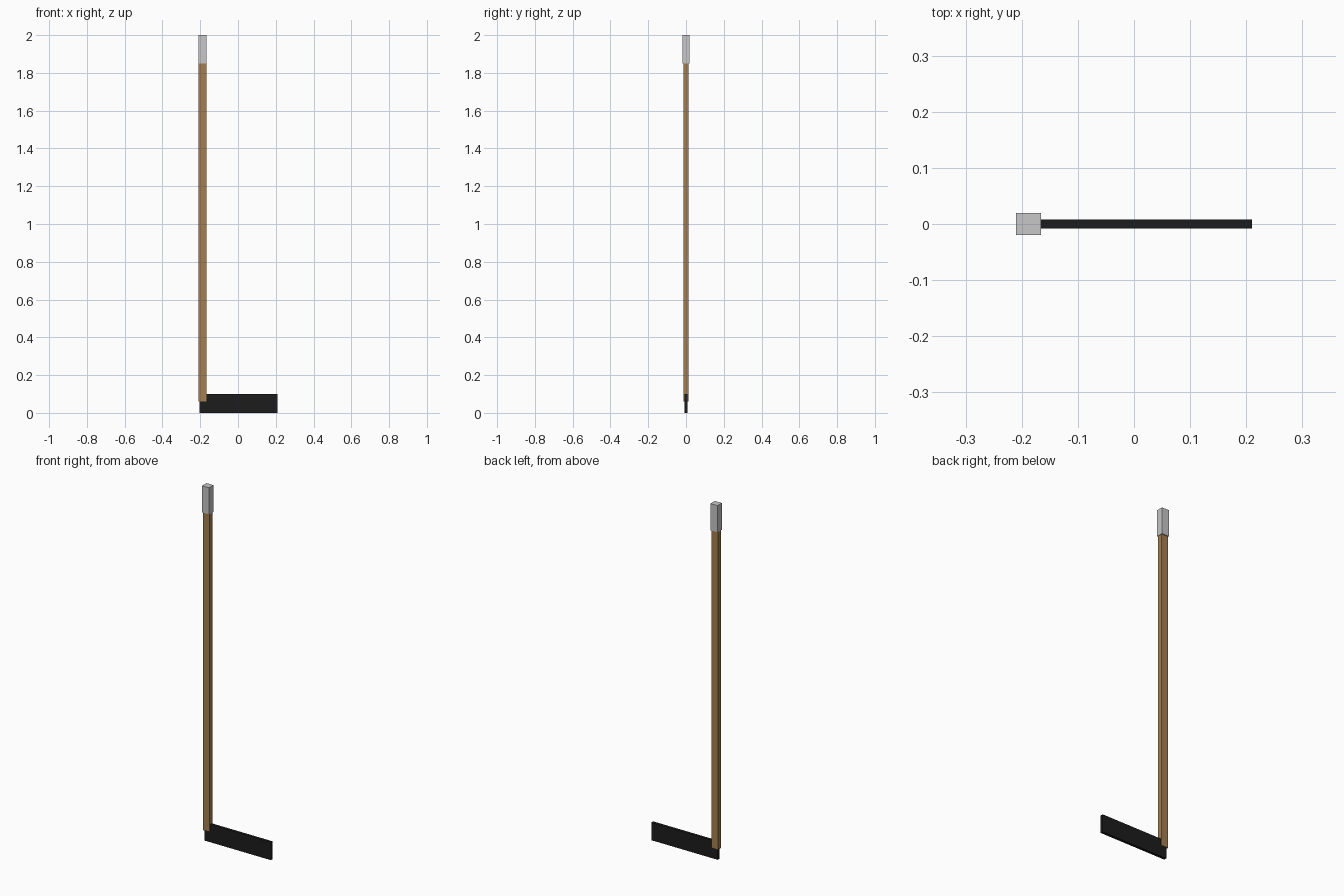
import bpy, bmesh
from mathutils import Vector

if "Cube" in bpy.data.objects:
    bpy.data.objects.remove(bpy.data.objects["Cube"])


def material(name, color):
    m = bpy.data.materials.new(name)
    m.diffuse_color = (*color, 1)
    m.use_nodes = True
    m.node_tree.nodes["Principled BSDF"].inputs["Base Color"].default_value = m.diffuse_color
    return m


def box(name, lo, hi, mat):
    lo, hi = Vector(lo), Vector(hi)
    bm = bmesh.new()
    bmesh.ops.create_cube(bm, size=1)
    bmesh.ops.scale(bm, vec=hi - lo, verts=bm.verts)
    bmesh.ops.translate(bm, vec=(lo + hi) / 2, verts=bm.verts)
    mesh = bpy.data.meshes.new(name)
    bm.to_mesh(mesh)
    bm.free()
    mesh.materials.append(mat)
    ob = bpy.data.objects.new(name, mesh)
    bpy.context.collection.objects.link(ob)
    return ob


wood = material("brown wood", (0.37, 0.21, 0.08))
black = material("black blade", (0.012, 0.012, 0.012))
grey = material("light grey tape", (0.57, 0.57, 0.57))

# Long wooden shaft
box("shaft", (-0.209, -0.014, 0.06), (-0.168, 0.014, 1.86), wood)
# Thin blade at the foot, passing through the shaft
box("blade", (-0.203, -0.008, 0), (0.21, 0.008, 0.1), black)
# Grip wrapped on the top end
box("grip", (-0.21, -0.0195, 1.85), (-0.166, 0.0195, 2.0), grey)
